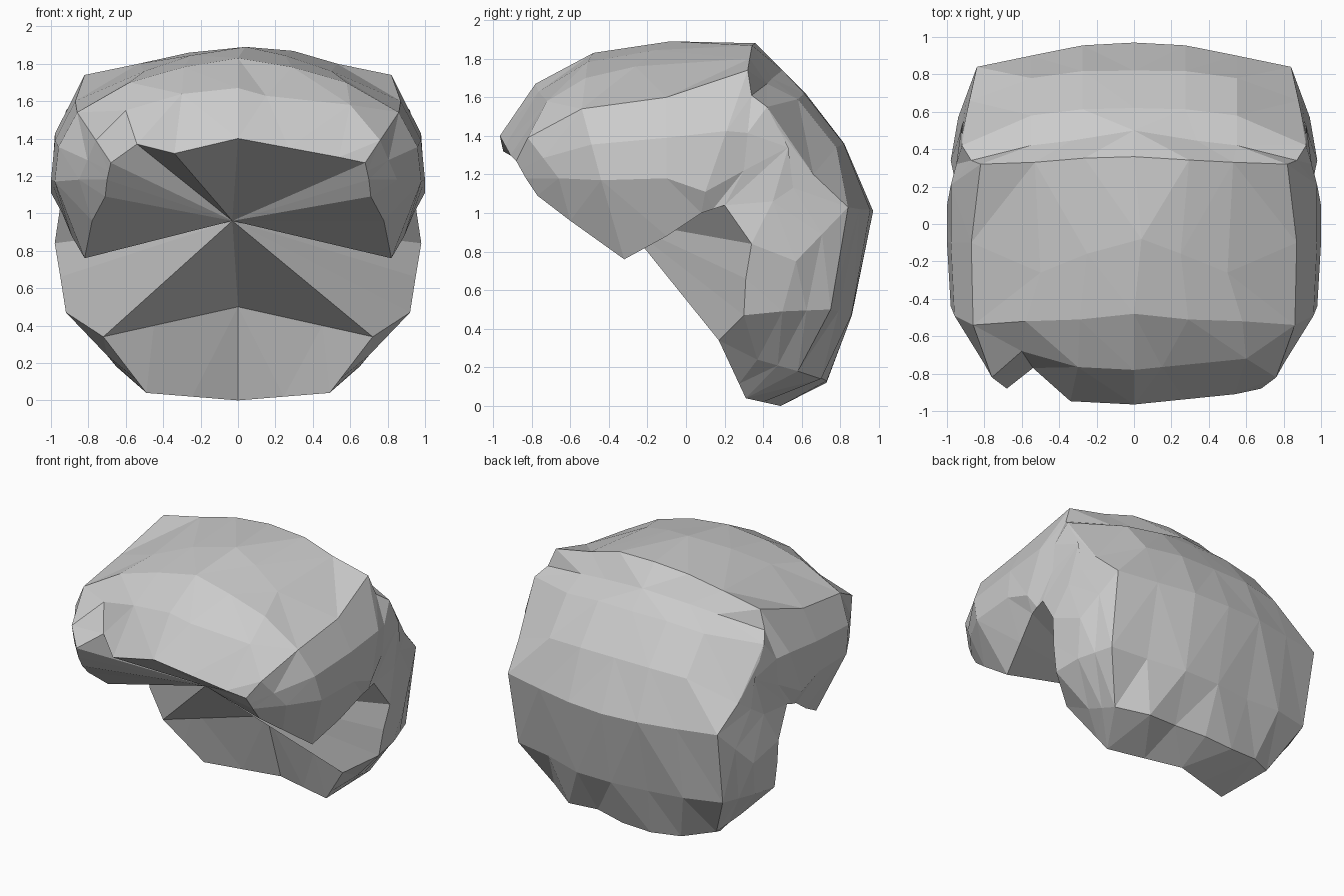
import bpy, bmesh
from mathutils import Vector

if "Cube" in bpy.data.objects:
    bpy.data.objects.remove(bpy.data.objects["Cube"])

# Half cross-sections swept from fringe over the crown to the nape:
# centre (y, z), then mid, shoulder and side points
SECTIONS = [
    ((-.965, 1.40), (.54, -.91, 1.30), (.68, -.88, 1.27), (.70, -.83, 1.18)),
    ((-.78, 1.67), (.60, -.72, 1.58), (.76, -.82, 1.39), (.85, -.66, 1.18)),
    ((-.48, 1.83), (.58, -.52, 1.70), (.86, -.54, 1.54), (.98, -.44, 1.17)),
    ((-.05, 1.89), (.50, -.26, 1.76), (.87, -.10, 1.60), (1.0, -.10, 1.18)),
    ((.36, 1.88), (.53, .33, 1.80), (.82, .32, 1.74), (1.0, .10, 1.11)),
    ((.50, 1.74), (.55, .45, 1.70), (.87, .34, 1.61), (.95, .30, 1.22)),
    ((.62, 1.62), (.55, .58, 1.59), (.92, .42, 1.55), (.92, .53, 1.34)),
    ((.82, 1.36), (.55, .78, 1.34), (.88, .66, 1.20), (.94, .45, 1.06)),
    ((.97, 1.01), (.55, .90, 1.02), (.84, .84, 1.03), (.94, .57, .75)),
    ((.86, .47), (.55, .82, .49), (.82, .75, .50), (.90, .50, .49)),
    ((.73, .13), (.45, .70, .14), (.65, .58, .18), (.70, .37, .24)),
    ((.49, 0), (.49, .31, .04), (.49, .31, .04), (.605, .24, .19)),
    ((.33, .50), (.45, .23, .40), (.45, .23, .40), (.605, .196, .366)),
]

# Edge of the face opening, one point per section
RIM = [(.71, -.77, 1.09), (.78, -.60, .96), (.82, -.32, .76), (.89, -.10, .88),
       (.94, .08, 1.00), (.95, .14, 1.02), (.95, .20, 1.04), (.98, .34, .84),
       (.95, .31, .66), (.92, .30, .47), (.72, .17, .34), (.72, .17, .34),
       (.72, .17, .34)]

FACE_CENTRE = (-.03, -.33, .96)


def half_row(section, rim, bulge, side_bulge):
    (cy, cz), mid, shoulder, side = section
    centre, mid = Vector((0, cy, cz)), Vector(mid)
    shoulder, side = Vector(shoulder), Vector(side)
    quarter = (centre + mid) / 2
    quarter += (quarter - Vector((quarter.x, 0, .95))).normalized() * bulge
    temple = (shoulder + side) / 2
    temple.x += side_bulge * (shoulder - side).length
    return [centre, quarter, mid, shoulder, temple, side, Vector(rim)]


bm = bmesh.new()

# Mirrored rows lofted into the hair cap
rows = []
last = len(SECTIONS) - 1
for i, (section, rim) in enumerate(zip(SECTIONS, RIM)):
    half = half_row(section, rim, .02 if 0 < i < last - 1 else 0,
                    .1 if 1 < i < 6 else 0)
    left = [Vector((-p.x, p.y, p.z)) for p in reversed(half[1:])]
    rows.append([bm.verts.new(p) for p in left + half])
for a, b in zip(rows, rows[1:]):
    for j in range(len(a) - 1):
        bm.faces.new((a[j], a[j + 1], b[j + 1], b[j]))


def nudge(row, column, offset):
    """Move one point; columns count from -6 (left rim) to 6 (right rim)."""
    rows[row][column + 6].co += Vector(offset)


# Uneven locks: fringe notch, parting and back grooves
nudge(0, -2, (0, .14, .07))
nudge(0, -1, (-.07, -.01, -.03))
nudge(1, -2, (0, .04, -.03))
nudge(1, 1, (-.15, 0, -.01))
nudge(3, 0, (.04, -.03, 0))
nudge(4, 1, (.03, -.01, .01))
for side in (-1, 1):
    nudge(5, side, (.06 * side, -.04, -.04))
    nudge(5, 2 * side, (0, -.03, -.03))
nudge(9, -1, (0, -.03, 0))
nudge(9, 2, (0, -.03, 0))
nudge(10, 1, (0, -.04, .03))

bmesh.ops.remove_doubles(bm, verts=bm.verts[:], dist=.001)

# Face opening closed by a fan drawn in to one point
hub = bm.verts.new(FACE_CENTRE)
for edge in [e for e in bm.edges if e.is_boundary]:
    bm.faces.new((edge.verts[0], edge.verts[1], hub))

bmesh.ops.triangulate(bm, faces=[f for f in bm.faces if len(f.verts) > 3],
                      quad_method='SHORT_EDGE')
bmesh.ops.recalc_face_normals(bm, faces=bm.faces[:])

mesh = bpy.data.meshes.new("hair")
bm.to_mesh(mesh)
bm.free()
hair = bpy.data.objects.new("hair", mesh)
bpy.context.collection.objects.link(hair)
